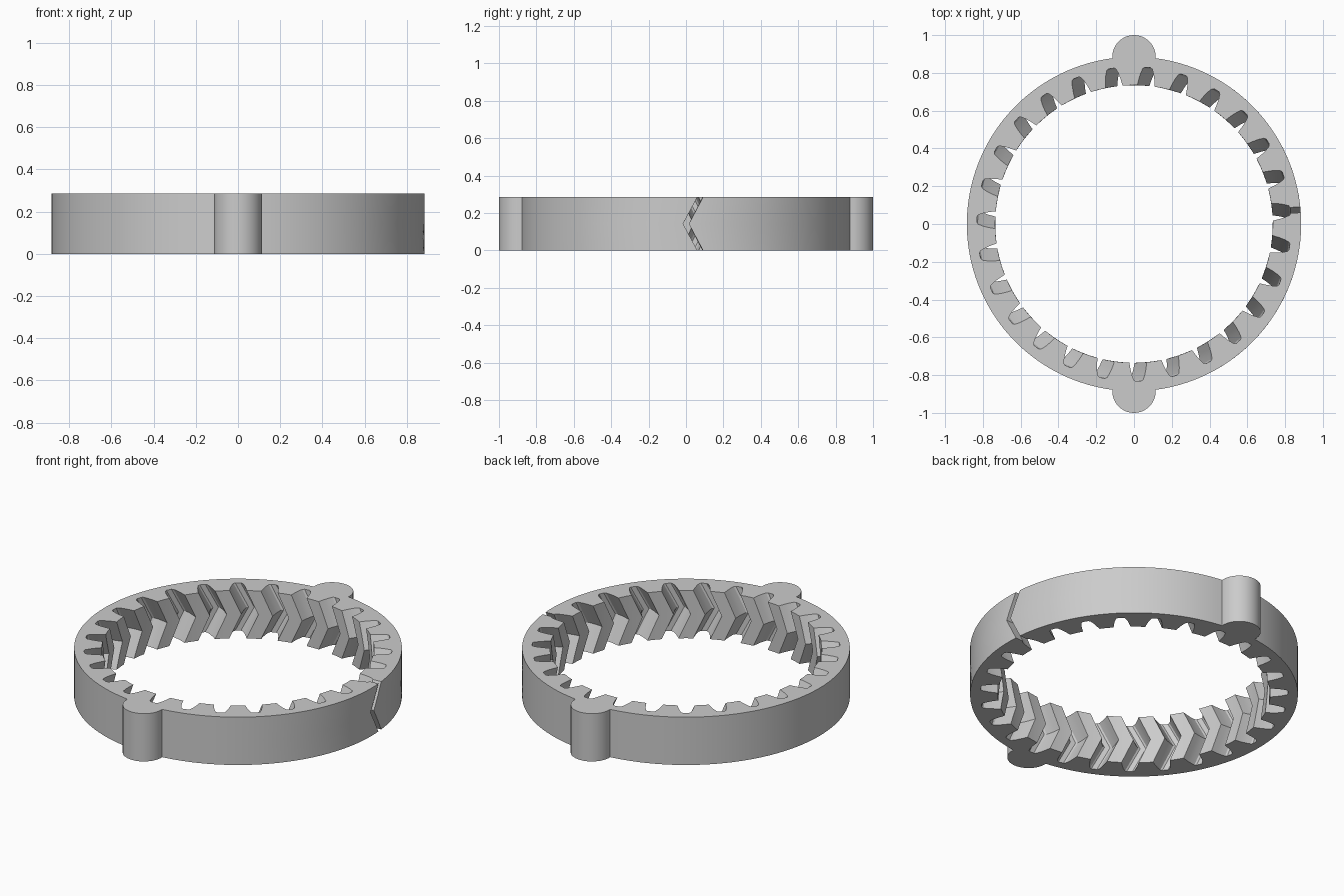
import bpy, bmesh
from math import radians, degrees, sin, cos, atan2, pi

if "Cube" in bpy.data.objects:
    bpy.data.objects.remove(bpy.data.objects["Cube"])

TEETH = 27
PITCH = 360 / TEETH
RIM, LUG, HEIGHT = 0.885, 0.115, 0.285
TWIST = 5.0          # degrees between mid-height and the end faces
SLIT = 1.0           # half angle of the slit through the rim
LAYERS = 5

# One side of a tooth gap, from root to tip: radius, half angle in degrees
FLANK = [(0.832, 1.05), (0.825, 1.75), (0.80, 2.45), (0.77, 3.05), (0.735, 3.6)]


def inner_path():
    """Toothed inner edge, from one side of the slit round to the other."""
    path = []
    for k in range(TEETH):
        path += [(r, k * PITCH + a) for r, a in FLANK]
        path.append((FLANK[-1][0], (k + 0.5) * PITCH))
        path += [(r, (k + 1) * PITCH - a) for r, a in reversed(FLANK)]
    return path


def arc(start, end, steps):
    return [(RIM, start + (end - start) * i / steps) for i in range(steps + 1)]


def lug(angle, steps=24):
    """Half-round lug on the rim, centred at the given angle."""
    pts = []
    for i in range(1, steps):
        t = pi * (i / steps - 0.5)
        x, y = RIM + LUG * cos(t), LUG * sin(t)
        pts.append((x, y))
    return [((x * x + y * y) ** 0.5, angle + degrees(atan2(y, x))) for x, y in pts]


def outer_path():
    edge = degrees(LUG / RIM)
    return (arc(SLIT, 90 - edge, 36) + lug(90)
            + arc(90 + edge, 270 - edge, 72) + lug(270)
            + arc(270 + edge, 360 - SLIT, 36))


def ring_points(shift):
    """Closed cross-section; the teeth and slit turn, the lugs stay put."""
    pts = [(r, a + shift) for r, a in inner_path()]
    for r, a in reversed(outer_path()):
        near_slit = max(0, 1 - min(a, 360 - a) / 60)
        pts.append((r, a + shift * near_slit))
    return [(r * cos(radians(a)), r * sin(radians(a))) for r, a in pts]


# Herringbone ring: stacked cross-sections joined by side faces
bm = bmesh.new()
loops = []
for i in range(LAYERS):
    f = i / (LAYERS - 1)
    section = ring_points(TWIST * abs(2 * f - 1))
    loops.append([bm.verts.new((x, y, f * HEIGHT)) for x, y in section])
n = len(loops[0])
for low, high in zip(loops, loops[1:]):
    for j in range(n):
        k = (j + 1) % n
        bm.faces.new((low[j], low[k], high[k], high[j]))
bm.faces.new(loops[0])
bm.faces.new(loops[-1])
bmesh.ops.recalc_face_normals(bm, faces=bm.faces)

mesh = bpy.data.meshes.new("ring_gear")
bm.to_mesh(mesh)
bm.free()
ring = bpy.data.objects.new("ring_gear", mesh)
bpy.context.collection.objects.link(ring)

# Plain grey material
colour = (0.6, 0.6, 0.6, 1)
grey = bpy.data.materials.new("plain grey")
grey.use_nodes = True
grey.diffuse_color = colour
grey.node_tree.nodes["Principled BSDF"].inputs["Base Color"].default_value = colour
mesh.materials.append(grey)

# Smooth rim with crisp edges
bpy.ops.object.select_all(action="DESELECT")
ring.select_set(True)
bpy.context.view_layer.objects.active = ring
bpy.ops.object.shade_smooth_by_angle(angle=radians(25))
